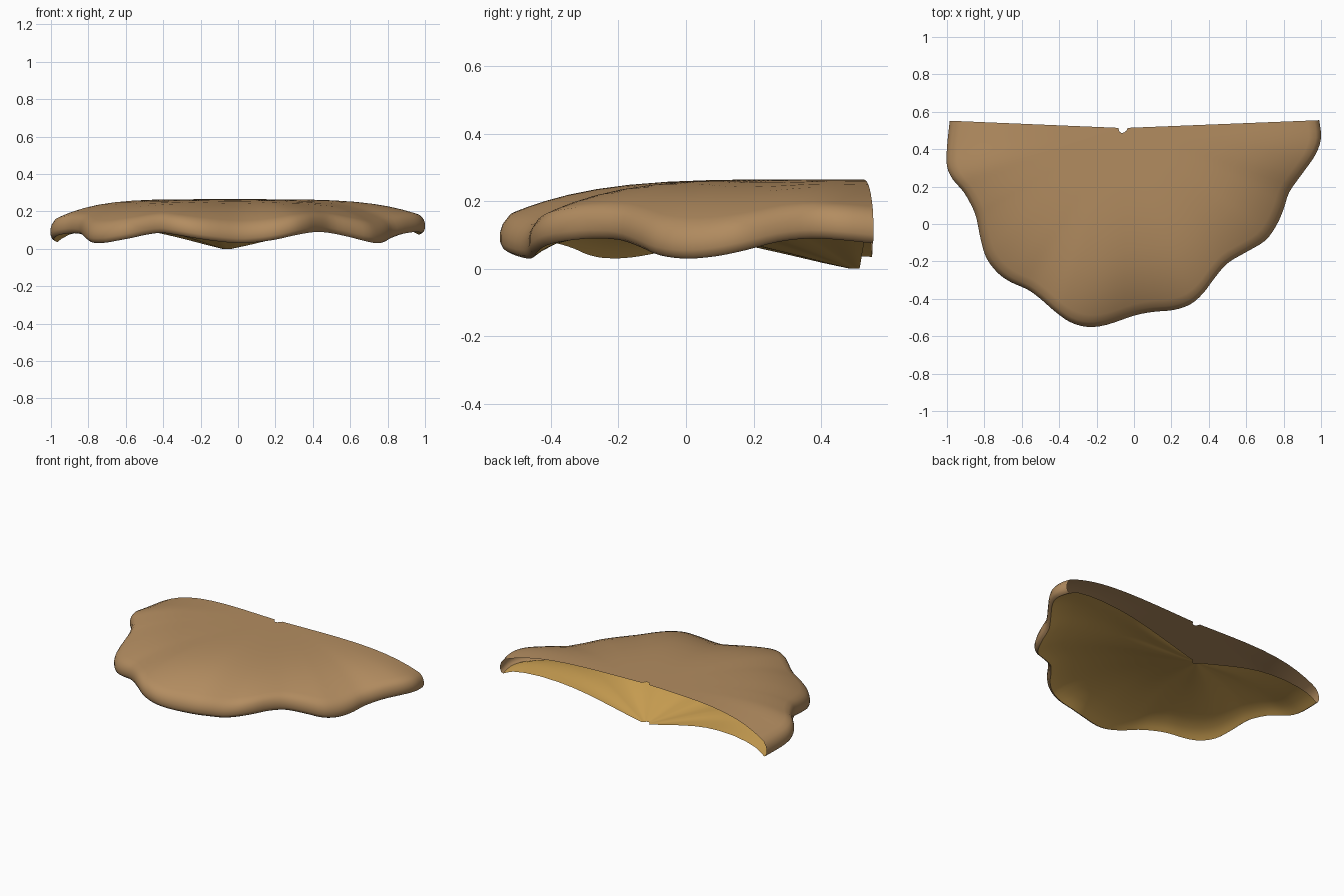
import bpy, bmesh

cube = bpy.data.objects.get("Cube")
if cube:
    bpy.data.objects.remove(cube, do_unlink=True)


def material(name, rgb):
    m = bpy.data.materials.new(name)
    m.use_nodes = True
    m.diffuse_color = (*rgb, 1)
    m.node_tree.nodes["Principled BSDF"].inputs["Base Color"].default_value = (*rgb, 1)
    return m


brown = material("cap brown", (0.45, 0.265, 0.118))
tan = material("gill tan", (0.63, 0.37, 0.09))

# Wavy rim from the left back corner round the front: x, y, height of lower lip
RIM = [
    (0.99, 0.555, 0.075), (1.0, 0.46, 0.085), (0.97, 0.37, 0.09), (0.9, 0.27, 0.08),
    (0.83, 0.17, 0.055), (0.8, 0.08, 0.037), (0.76, -0.01, 0.03), (0.7, -0.09, 0.04),
    (0.6, -0.15, 0.065), (0.5, -0.21, 0.085), (0.43, -0.29, 0.09), (0.37, -0.37, 0.083),
    (0.3, -0.43, 0.07), (0.21, -0.46, 0.05), (0.1, -0.47, 0.035), (0, -0.49, 0.03),
    (-0.15, -0.54, 0.045), (-0.25, -0.55, 0.06), (-0.34, -0.525, 0.075), (-0.42, -0.47, 0.085),
    (-0.5, -0.4, 0.075), (-0.57, -0.35, 0.06), (-0.66, -0.31, 0.043), (-0.73, -0.26, 0.032),
    (-0.79, -0.18, 0.033), (-0.82, -0.08, 0.05), (-0.84, 0.02, 0.07), (-0.86, 0.08, 0.08),
    (-0.91, 0.17, 0.083), (-0.97, 0.24, 0.075), (-1.0, 0.31, 0.06), (-1.0, 0.41, 0.045),
    (-0.985, 0.552, 0.035),
]
CX, CY = -0.06, 0.513
TOP = 0.265


def smooth_rim(points, steps=3):
    """Catmull-Rom curve through the rim points."""
    out = []
    last = len(points) - 1
    for i in range(last):
        a, b, c, d = (points[min(max(i + k, 0), last)] for k in (-1, 0, 1, 2))
        for s in range(steps):
            t = s / steps
            out.append(tuple(
                q + 0.5 * t * (r - p + t * (2*p - 5*q + 4*r - w + t * (3*(q - r) + w - p)))
                for p, q, r, w in zip(a, b, c, d)))
    return out + [points[-1]]


rim = smooth_rim(RIM)


def shell(name, rings, mat, facing_up):
    """Open fan of scaled rims; each ring is (scale, height function of the lip)."""
    bm = bmesh.new()
    rows = [[bm.verts.new((CX + (x - CX) * r, CY + (y - CY) * r, height(lip)))
             for x, y, lip in rim] for r, height in rings]
    for inner, outer in zip(rows, rows[1:]):
        for i in range(len(rim) - 1):
            quad = (inner[i], inner[i + 1], outer[i + 1], outer[i])
            bm.faces.new(quad if facing_up else quad[::-1])
    # The rim runs clockwise, so orient the sheet by its own tilt
    bm.normal_update()
    if (sum(f.normal.z * f.calc_area() for f in bm.faces) > 0) != facing_up:
        bmesh.ops.reverse_faces(bm, faces=bm.faces[:])
    mesh = bpy.data.meshes.new(name)
    bm.to_mesh(mesh)
    bm.free()
    mesh.materials.append(mat)
    for p in mesh.polygons:
        p.use_smooth = True
    obj = bpy.data.objects.new(name, mesh)
    bpy.context.collection.objects.link(obj)
    return obj


def dome(r):
    return lambda lip: TOP - (TOP - lip - 0.085) * r ** 4.4


def gills(r, base):
    return lambda lip: base + (lip - 0.06) * r ** 3


# Domed upper skin, rolling over into the lip
NOTCH = 0.025
cap_rings = [(r, dome(r)) for r in (NOTCH, 0.15, 0.3, 0.42, 0.54, 0.65, 0.74, 0.82, 0.89, 0.94, 0.975)]
cap_rings += [(0.993, lambda lip: lip + 0.073), (1.0, lambda lip: lip + 0.05),
              (1.0, lambda lip: lip + 0.025), (0.993, lambda lip: lip + 0.008),
              (0.98, lambda lip: lip)]
shell("cap_skin", cap_rings, brown, True)

# Hollow underside, dipping to a point at the back centre
gill_profile = [(NOTCH, 0), (0.1, 0.017), (0.2, 0.042), (0.3, 0.066), (0.4, 0.088),
                (0.5, 0.105), (0.6, 0.115), (0.72, 0.118), (0.83, 0.11), (0.91, 0.095), (0.955, 0.075)]
under_rings = [(r, gills(r, z)) for r, z in gill_profile]
under_rings.append((0.98, lambda lip: lip))
shell("gill_underside", under_rings, tan, False)
